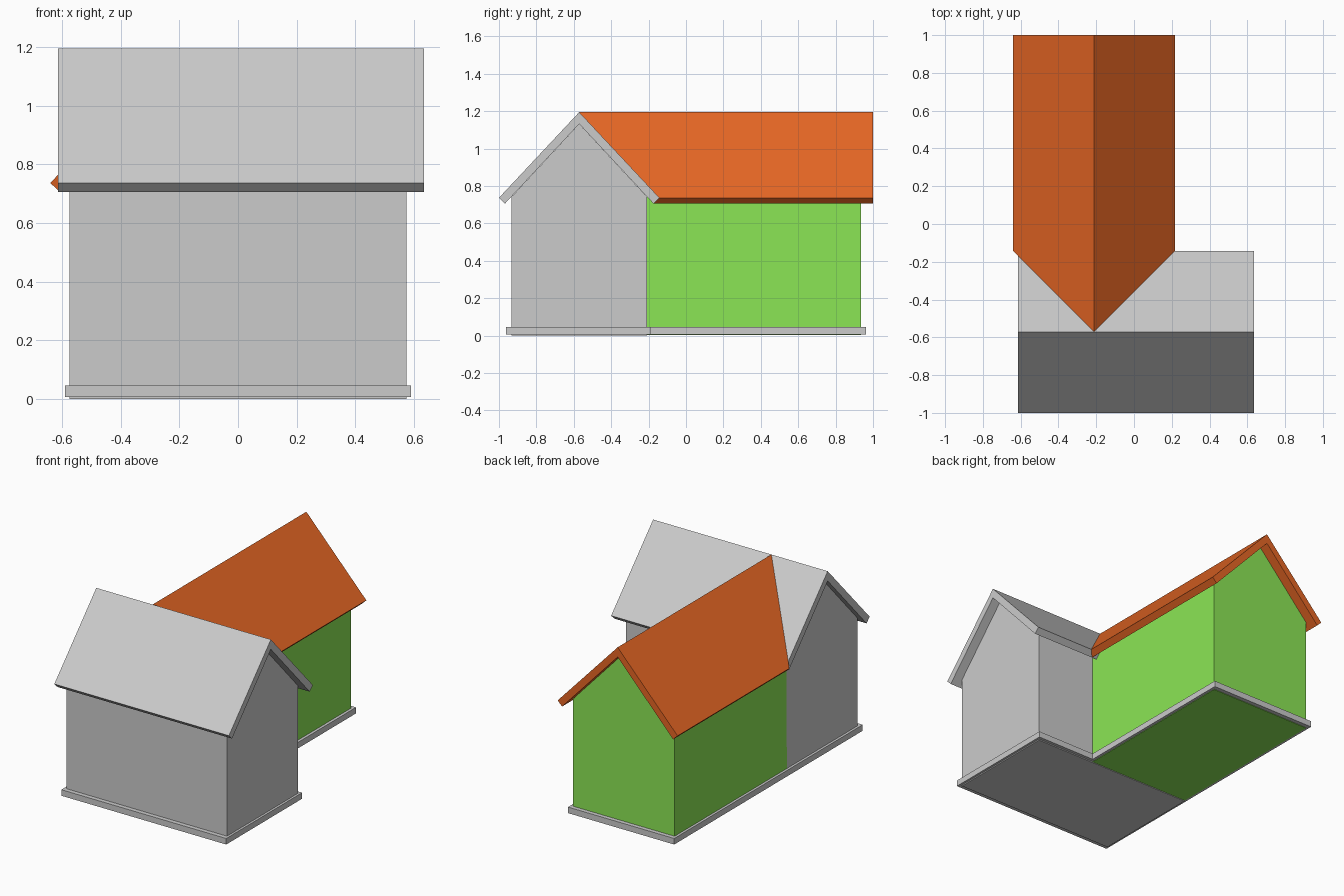
import bpy, bmesh

if "Cube" in bpy.data.objects:
    bpy.data.objects.remove(bpy.data.objects["Cube"])


def material(name, color):
    m = bpy.data.materials.new(name)
    m.diffuse_color = color
    m.use_nodes = True
    m.node_tree.nodes["Principled BSDF"].inputs["Base Color"].default_value = m.diffuse_color
    return m


def prism(name, profile, start, end, axis, mat=None, mitre=None):
    """Extrude a (side, z) profile along axis; mitre shears the start end by distance from that centre."""
    bm = bmesh.new()

    def place(s, z, a):
        return (a, s, z) if axis == 'X' else (s, a, z)

    rings = []
    for a, cut in ((start, mitre), (end, None)):
        rings.append([bm.verts.new(place(s, z, a + (abs(s - cut) if cut is not None else 0)))
                      for s, z in profile])
    n = len(profile)
    for i in range(n):
        j = (i + 1) % n
        bm.faces.new((rings[0][i], rings[0][j], rings[1][j], rings[1][i]))
    if n == 6:
        # Roof ends split at the ridge so both halves stay flat
        for r in rings:
            bm.faces.new((r[0], r[1], r[4], r[5]))
            bm.faces.new((r[1], r[2], r[3], r[4]))
    else:
        for r in rings:
            bm.faces.new(r)
    bmesh.ops.recalc_face_normals(bm, faces=bm.faces)
    mesh = bpy.data.meshes.new(name)
    bm.to_mesh(mesh)
    bm.free()
    ob = bpy.data.objects.new(name, mesh)
    bpy.context.collection.objects.link(ob)
    if mat:
        mesh.materials.append(mat)
    return ob


def gable(c, bottom):
    return [(c - HALF, bottom), (c + HALF, bottom), (c + HALF, 0.741), (c, 1.132), (c - HALF, 0.741)]


def chevron(c):
    return [(c - 0.429, 0.737), (c, 1.195), (c + 0.429, 0.737),
            (c + 0.397, 0.706), (c, 1.132), (c - 0.397, 0.706)]


def rect(a, b):
    return [(a, 0.007), (b, 0.007), (b, 0.046), (a, 0.046)]


HALF = 0.363
FRONT_C, BACK_C = -0.571, -0.211      # ridge y of front wing, ridge x of back wing
green = material("green_wall", (0.26, 0.79, 0.09, 1))
orange = material("orange_roof", (0.80, 0.135, 0.018, 1))

# Front wing, ridge along x
prism("front_wing_walls", gable(FRONT_C, 0.0), -0.574, 0.575, 'X')
prism("front_wing_roof", chevron(FRONT_C), -0.614, 0.635, 'X')
prism("front_wing_plinth", rect(-0.963, -0.187), -0.59, 0.59, 'X')

# Back wing, ridge along y, its roof mitred into the front roof
prism("back_wing_walls", gable(BACK_C, 0.004), -0.214, 0.936, 'Y', green)
prism("back_wing_roof", chevron(BACK_C), FRONT_C, 1.0, 'Y', orange, mitre=BACK_C)
prism("back_wing_plinth", rect(-0.59, 0.17), -0.187, 0.963, 'Y')
